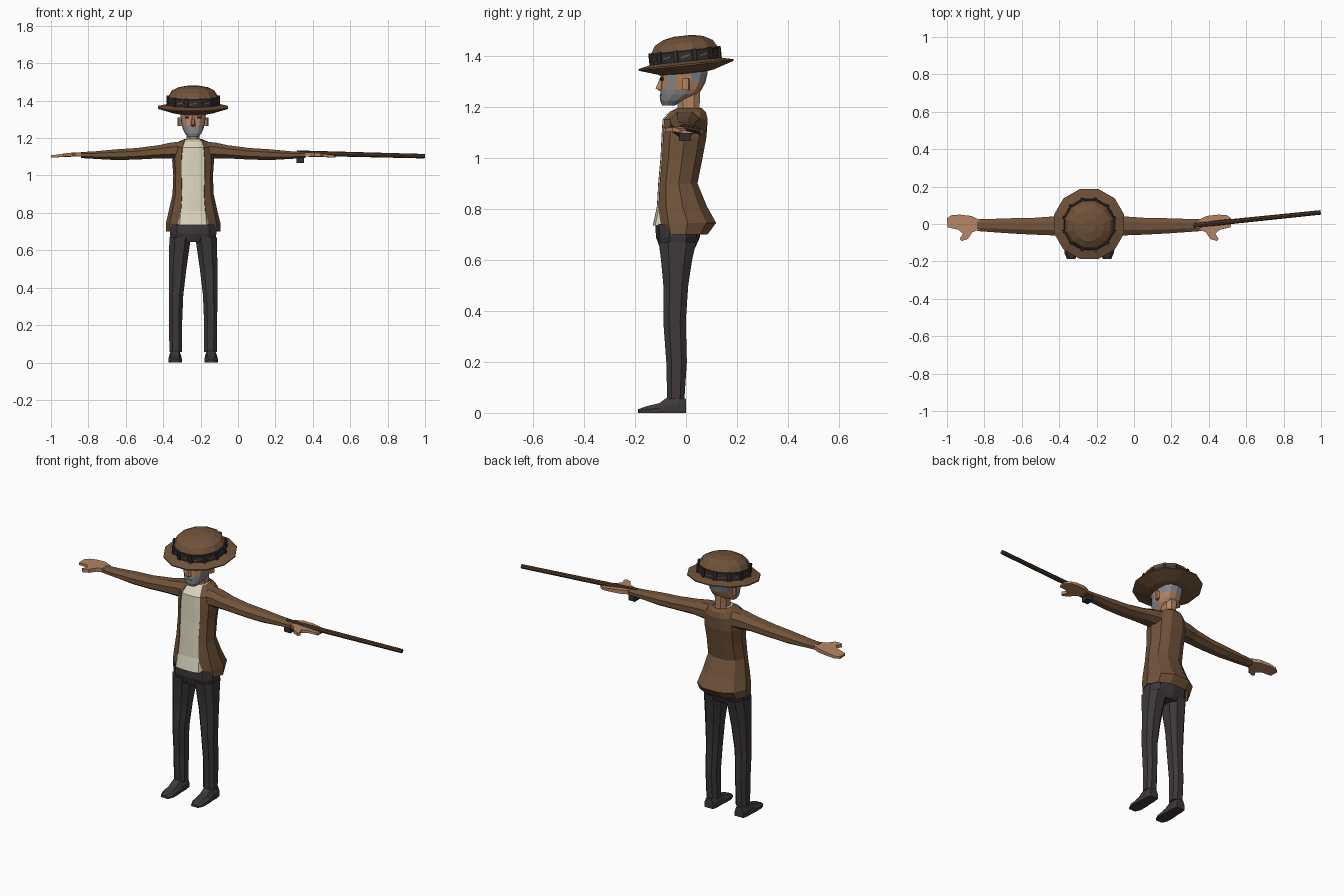
import bpy, bmesh, math
from mathutils import Matrix, Vector

if "Cube" in bpy.data.objects:
    bpy.data.objects.remove(bpy.data.objects["Cube"])

CX = -0.24  # body centre line


def material(name, rgb):
    m = bpy.data.materials.new(name)
    m.diffuse_color = (*rgb, 1)
    m.use_nodes = True
    m.node_tree.nodes["Principled BSDF"].inputs["Base Color"].default_value = m.diffuse_color
    return m


BROWN = material("brown cloth", (0.165, 0.087, 0.042))
DARK = material("charcoal trousers", (0.047, 0.040, 0.043))
BLACK = material("black band", (0.030, 0.028, 0.030))
CREAM = material("cream shirt", (0.70, 0.66, 0.51))
SKIN = material("skin", (0.46, 0.235, 0.125))
GREY = material("grey hair", (0.23, 0.24, 0.245))
WOOD = material("dark wood", (0.075, 0.040, 0.022))
EYE = material("eye dark", (0.012, 0.010, 0.010))


def finish(name, bm, *mats, rule=None):
    bmesh.ops.recalc_face_normals(bm, faces=bm.faces)
    if rule:
        for f in bm.faces:
            f.material_index = rule(f.calc_center_median(), f.normal)
    me = bpy.data.meshes.new(name)
    bm.to_mesh(me)
    bm.free()
    for m in mats:
        me.materials.append(m)
    ob = bpy.data.objects.new(name, me)
    bpy.context.collection.objects.link(ob)
    return ob


def loft(name, rings, *mats, closed=True, caps=True, rule=None):
    bm = bmesh.new()
    rows = [[bm.verts.new(p) for p in r] for r in rings]
    n = len(rings[0])
    for a, b in zip(rows, rows[1:]):
        for i in range(n if closed else n - 1):
            j = (i + 1) % n
            bm.faces.new((a[i], a[j], b[j], b[i]))
    if caps:
        bm.faces.new(rows[0])
        bm.faces.new(rows[-1])
    return finish(name, bm, *mats, rule=rule)


def oval(n, hw, hd, power=0.8):
    """Rounded-box section as (u, v) pairs."""
    out = []
    for i in range(n):
        t = 2 * math.pi * (i + 0.5) / n
        c, s = math.cos(t), math.sin(t)
        out.append((hw * math.copysign(abs(c) ** power, c),
                    hd * math.copysign(abs(s) ** power, s)))
    return out


def z_ring(n, z, x, hw, front, back, power=0.8):
    cy, hd = (front + back) / 2, (back - front) / 2
    return [(x + u, cy + v, z) for u, v in oval(n, hw, hd, power)]


def box(name, loc, size, mat, rot=Matrix()):
    bm = bmesh.new()
    bmesh.ops.create_cube(bm, size=1)
    bm.transform(Matrix.Translation(loc) @ rot @ Matrix.Diagonal((*size, 1)))
    return finish(name, bm, mat)


# Jacket: open-fronted shell; z, half width, front y, back y, half opening
JACKET = [(0.70, .146, -.088, .085, .088), (0.745, .146, -.105, .118, .075),
          (0.81, .130, -.108, .082, .066), (0.90, .110, -.103, .045, .060),
          (1.00, .106, -.094, .065, .063), (1.08, .112, -.090, .080, .063),
          (1.15, .105, -.086, .085, .058), (1.18, .080, -.060, .078, .048),
          (1.195, .046, -.030, .062, .036)]
rings = []
for z, w, f, b, o in JACKET:
    d = b - f
    half = [(o, f), (o + (w - o) * .7, f + d * .16), (w, f + d * .5),
            (w * .78, f + d * .83), (w * .35, b)]
    rings.append([(CX + x, y, z) for x, y in half] +
                 [(CX - x, y, z) for x, y in reversed(half)])
jacket = loft("jacket", rings, BROWN, closed=False, caps=False)
solid = jacket.modifiers.new("cloth thickness", "SOLIDIFY")
solid.thickness = 0.006

# Shirt: filled body just inside the jacket, showing through the opening
rings = []
for z, w, f, b, o in [(0.735, .13, -.124, .06, .072)] + JACKET[2:]:
    half = [(0, f - .006), (o * .55, f - .005), (o, f + .003),
            (w * .85, f + (b - f) * .4), (w * .5, f + (b - f) * .8)]
    rings.append([(CX + x, y, z) for x, y in half] +
                 [(CX - x, y, z) for x, y in reversed(half[1:])])
loft("shirt", rings, CREAM)

# Hips
loft("trouser_hips", [z_ring(10, z, CX, w, f, b) for z, w, f, b in
     [(.645, .122, -.102, .035), (.69, .130, -.118, .055),
      (.74, .130, -.120, .06)]], DARK)

LEG = [(.055, .093, .036, -.076, -.004), (.20, .094, .037, -.080, .006),
       (.36, .091, .041, -.092, .002), (.50, .083, .050, -.092, .012),
       (.60, .075, .057, -.102, .028), (.67, .069, .061, -.112, .045)]
# x along arm, centre y, centre z, half depth, half height
ARM = [(.06, -.004, 1.135, .066, .050), (.12, -.006, 1.133, .062, .046),
       (.18, -.010, 1.127, .055, .038), (.30, -.012, 1.116, .048, .033),
       (.41, -.010, 1.111, .044, .031), (.52, -.008, 1.109, .038, .022),
       (.60, -.006, 1.109, .034, .017)]
HAND = [(.585, .022), (.63, .043), (.69, .050), (.735, .048), (.76, .030),
        (.757, -.018), (.70, -.030), (.675, -.052), (.692, -.080),
        (.682, -.091), (.648, -.080), (.625, -.045), (.585, -.028)]
# y, half width, top height
SHOE = [(.0, .027, .055), (-.03, .033, .068), (-.072, .033, .062),
        (-.105, .036, .038), (-.155, .036, .026), (-.188, .022, .014)]

for s, side in ((-1, "right"), (1, "left")):
    # Legs and shoes
    loft(side + "_trouser_leg", [z_ring(8, z, CX + s * x, w, f, b)
                                 for z, x, w, f, b in LEG], DARK)
    xs = CX + s * .096
    loft(side + "_shoe", [[(xs - w, y, 0), (xs + w, y, 0), (xs + w, y, h * .5),
                           (xs + w * .6, y, h), (xs - w * .6, y, h),
                           (xs - w, y, h * .5)] for y, w, h in SHOE], DARK)
    # Sleeve
    loft(side + "_sleeve", [[(CX + s * x, cy + u, cz + v)
                             for u, v in oval(8, hd, hh, 0.9)]
                            for x, cy, cz, hd, hh in ARM], BROWN)
    # Hand: flat outline bending down towards the fingertips
    rings = []
    for k in (-1, 1):
        rings.append([(CX + s * x, y, 1.112 - max(0, x - .66) * .11
                       + k * (.011 - max(0, x - .62) * .035)) for x, y in HAND])
    loft(side + "_hand", rings, SKIN)
    # Ear
    box(side + "_ear", (CX + s * .072, .0, 1.288), (.014, .026, .046), SKIN,
        Matrix.Rotation(s * -.3, 4, 'Z'))
    # Eye and brow
    turn = Matrix.Rotation(s * .3, 4, 'Z')
    box(side + "_eye", (CX + s * .034, -.0945, 1.309), (.018, .009, .011), EYE, turn)
    box(side + "_brow", (CX + s * .034, -.0960, 1.324), (.028, .009, .006), GREY, turn)

# Neck and head
loft("neck", [z_ring(8, 1.15, CX, .042, -.042, .06),
              z_ring(8, 1.20, CX, .037, -.036, .056),
              z_ring(8, 1.28, CX, .038, -.04, .06)], SKIN)


def head_colour(c, n):
    beard = c.y < -.015 and c.z < 1.262
    sideburn = -.062 < c.y < -.015 and c.z < 1.33
    back_hair = c.y > .035 and c.z > 1.29
    return 1 if beard or sideburn or back_hair else 0


loft("head", [z_ring(14, z, CX, w, f, b, .75) for z, w, f, b in
     [(1.205, .028, -.094, -.045), (1.225, .045, -.101, -.005),
      (1.25, .057, -.101, .045), (1.268, .062, -.100, .062),
      (1.295, .066, -.098, .076), (1.33, .070, -.098, .084),
      (1.36, .070, -.096, .085)]], SKIN, GREY, rule=head_colour)

# Nose and mouth
loft("nose", [[(CX - w, -.09, z), (CX + w, -.09, z), (CX + w * .4, y, z),
               (CX - w * .4, y, z)] for z, w, y in
              [(1.262, .013, -.105), (1.272, .015, -.119), (1.318, .008, -.100)]], SKIN)
box("mouth", (CX, -.0995, 1.243), (.032, .008, .004), SKIN)

# Hat: turned profiles, tipped forward
TILT = Matrix.Translation((CX, 0, 1.365)) @ Matrix.Rotation(math.radians(6), 4, 'X')


def turned(name, profile, n, mat):
    rings = [[TILT @ Vector((r * math.cos(2 * math.pi * (i + .5) / n),
                             r * math.sin(2 * math.pi * (i + .5) / n), z))
              for i in range(n)] for r, z in profile]
    return loft(name, rings, mat)


turned("hat_brim", [(.06, -.036), (.11, -.030), (.194, -.004), (.194, .002),
                    (.15, .012), (.12, .016)], 12, BROWN)
turned("hat_crown", [(.132, .008), (.134, .06), (.118, .086), (.082, .105),
                     (.036, .114)], 12, BROWN)
turned("hat_band", [(.130, .010), (.140, .012), (.140, .053), (.130, .056)], 12, BLACK)
for i in range(12):
    spin = TILT @ Matrix.Rotation(math.pi * (i + .5) / 6, 4, 'Z')
    box("band_plaque", (0, 0, 0), (.011, .016, .050), BLACK,
        spin @ Matrix.Translation((.140, 0, .034)))
    spin = TILT @ Matrix.Rotation(math.pi * i / 6, 4, 'Z')
    box("band_charm", (0, 0, 0), (.006, .036, .007), BROWN,
        spin @ Matrix.Translation((.137, 0, .033)) @ Matrix.Rotation(.2, 4, 'X'))

# Cane with its dark grip block
start, end = Vector((.315, -.008, 1.120)), Vector((.998, .062, 1.103))
axis = end - start
bm = bmesh.new()
bmesh.ops.create_cone(bm, cap_ends=True, segments=8, radius1=.014, radius2=.012,
                      depth=axis.length)
bm.transform(Matrix.Translation((start + end) / 2) @
             axis.to_track_quat('Z', 'Y').to_matrix().to_4x4())
finish("cane", bm, WOOD)
box("cane_grip", (.332, -.004, 1.092), (.040, .046, .052), BLACK)
